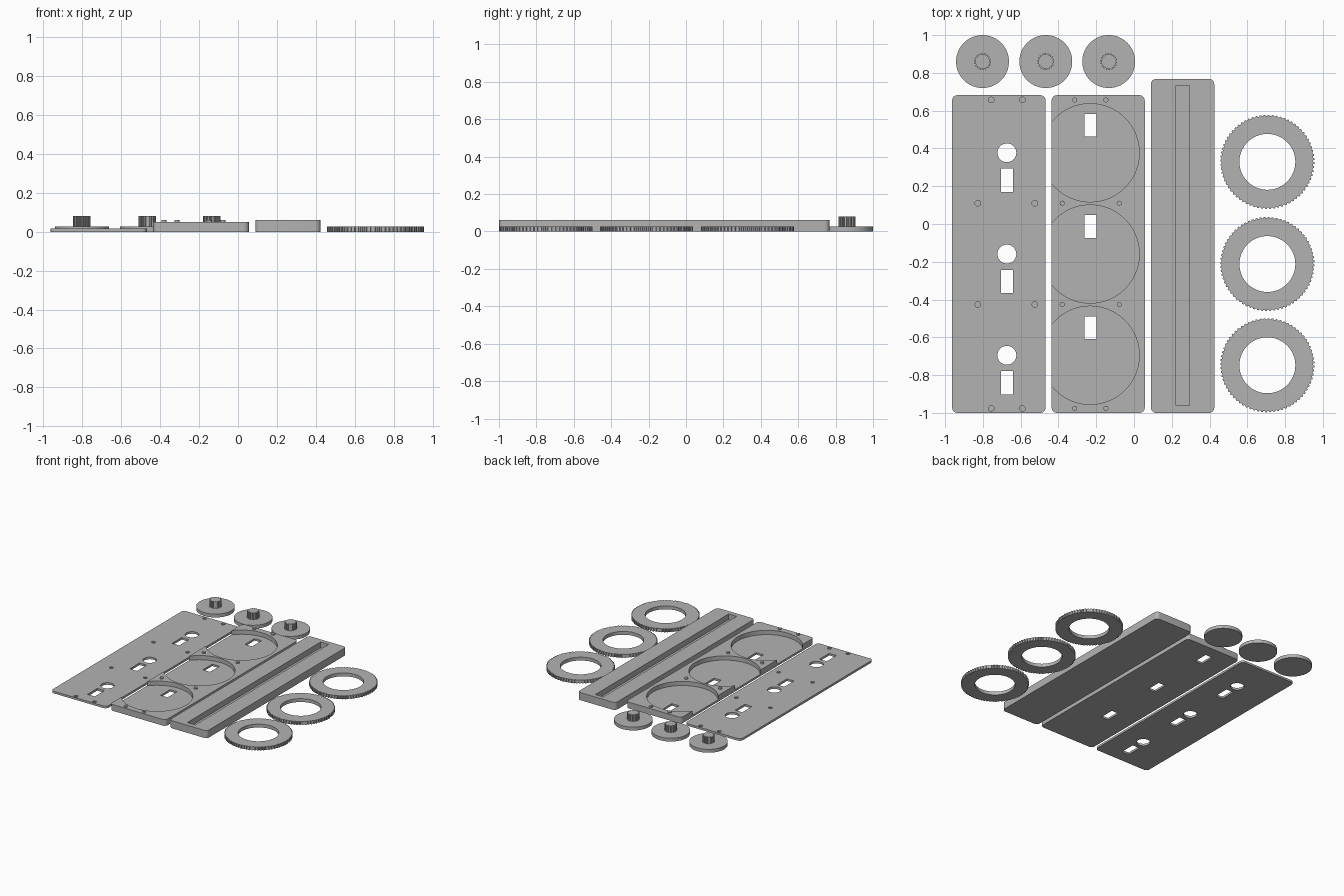
import bpy
import bmesh
from math import cos, sin, pi, tau

if "Cube" in bpy.data.objects:
    bpy.data.objects.remove(bpy.data.objects["Cube"], do_unlink=True)

GREY = (0.45, 0.45, 0.45, 1)
grey = bpy.data.materials.new("grey plastic")
grey.use_nodes = True
grey.diffuse_color = GREY
grey.node_tree.nodes["Principled BSDF"].inputs["Base Color"].default_value = GREY


# Outlines, each a counter-clockwise list of points
def circle(cx, cy, r, n=32):
    return [(cx + r * cos(tau * i / n), cy + r * sin(tau * i / n)) for i in range(n)]


def rect(x0, x1, y0, y1):
    return [(x0, y0), (x1, y0), (x1, y1), (x0, y1)]


def rounded(x0, x1, y0, y1, r=0.028, n=6):
    centres = [(x1 - r, y1 - r), (x0 + r, y1 - r), (x0 + r, y0 + r), (x1 - r, y0 + r)]
    return [(cx + r * cos(pi / 2 * (k + i / n)), cy + r * sin(pi / 2 * (k + i / n)))
            for k, (cx, cy) in enumerate(centres) for i in range(n + 1)]


def toothed(cx, cy, r_out, r_in, teeth):
    pts = []
    for t in range(teeth):
        for f, r in ((0, r_in), (0.4, r_in), (0.5, r_out), (0.9, r_out)):
            a = tau * (t + f) / teeth
            pts.append((cx + r * cos(a), cy + r * sin(a)))
    return pts


def prism(name, outline, z0, z1):
    bm = bmesh.new()
    base = bm.faces.new([bm.verts.new((x, y, z0)) for x, y in outline])
    top = bmesh.ops.extrude_face_region(bm, geom=[base])["geom"]
    bmesh.ops.translate(bm, vec=(0, 0, z1 - z0),
                        verts=[g for g in top if isinstance(g, bmesh.types.BMVert)])
    bmesh.ops.recalc_face_normals(bm, faces=bm.faces)
    mesh = bpy.data.meshes.new(name)
    bm.to_mesh(mesh)
    bm.free()
    obj = bpy.data.objects.new(name, mesh)
    bpy.context.collection.objects.link(obj)
    mesh.materials.append(grey)
    return obj


def combine(obj, outline, z0, z1, operation="DIFFERENCE"):
    tool = prism("cutter", outline, z0, z1)
    tool.hide_render = True
    mod = obj.modifiers.new("shape", "BOOLEAN")
    mod.object, mod.operation, mod.solver = tool, operation, "EXACT"
    bpy.context.view_layer.objects.active = obj
    bpy.ops.object.modifier_apply(modifier=mod.name)
    bpy.data.objects.remove(tool, do_unlink=True)


def smooth(obj):
    bpy.ops.object.select_all(action="DESELECT")
    obj.select_set(True)
    bpy.context.view_layer.objects.active = obj
    bpy.ops.object.shade_smooth_by_angle(angle=0.45)


STATIONS = (0.377, -0.159, -0.695)
# Peg places on the tray, measured from its centre line; the cover mirrors them
PEGS = [(x, y) for y, pair in ((0.657, (-0.124, 0.041)), (0.11, (-0.19, 0.112)),
                               (-0.426, (-0.19, 0.112)), (-0.976, (-0.124, 0.041)))
        for x in pair]

# Thin cover plate with through holes and blind peg sockets
COVER_X, COVER_Z = -0.715, 0.017
cover = prism("cover_plate", rounded(-0.963, -0.468, -1, 0.682), 0, COVER_Z)
for y in STATIONS:
    combine(cover, circle(-0.673, y, 0.05), -1, 1)
    combine(cover, rect(-0.705, -0.641, y - 0.207, y - 0.084), -1, 1)
for x, y in PEGS:
    combine(cover, circle(COVER_X - x, y, 0.015, 16), 0.007, 1)
smooth(cover)

# Tray with round pockets that break through its right edge
TRAY_X, TRAY_Z = -0.19, 0.05
tray = prism("tray", rounded(-0.436, 0.057, -1, 0.682), 0, TRAY_Z)
for y in STATIONS:
    combine(tray, circle(-0.232, y, 0.26, 72), 0.016, 1)
    combine(tray, rect(-0.261, -0.198, y + 0.086, y + 0.206), -1, 1)
for x, y in PEGS:
    combine(tray, circle(TRAY_X + x, y, 0.0135, 16), TRAY_Z - 0.01, TRAY_Z + 0.01, "UNION")
smooth(tray)

# Base bar with a long blind slot
bar = prism("slotted_bar", rounded(0.089, 0.425, -1, 0.768), 0, 0.061)
combine(bar, rect(0.222, 0.293, -0.96, 0.732), 0.016, 1)
smooth(bar)

# Knurled rings
for i, y in enumerate((0.329, -0.212, -0.748)):
    ring = prism(f"knurled_ring_{i + 1}", toothed(0.706, y, 0.249, 0.243, 72), 0, 0.027)
    combine(ring, circle(0.706, y, 0.148, 64), -1, 1)
    smooth(ring)

# Discs with a splined post
for i, x in enumerate((-0.802, -0.467, -0.134)):
    smooth(prism(f"disc_{i + 1}", circle(x, 0.86, 0.14, 64), 0, 0.027))
    prism(f"splined_post_{i + 1}", toothed(x, 0.86, 0.045, 0.038, 18), 0.026, 0.08)
